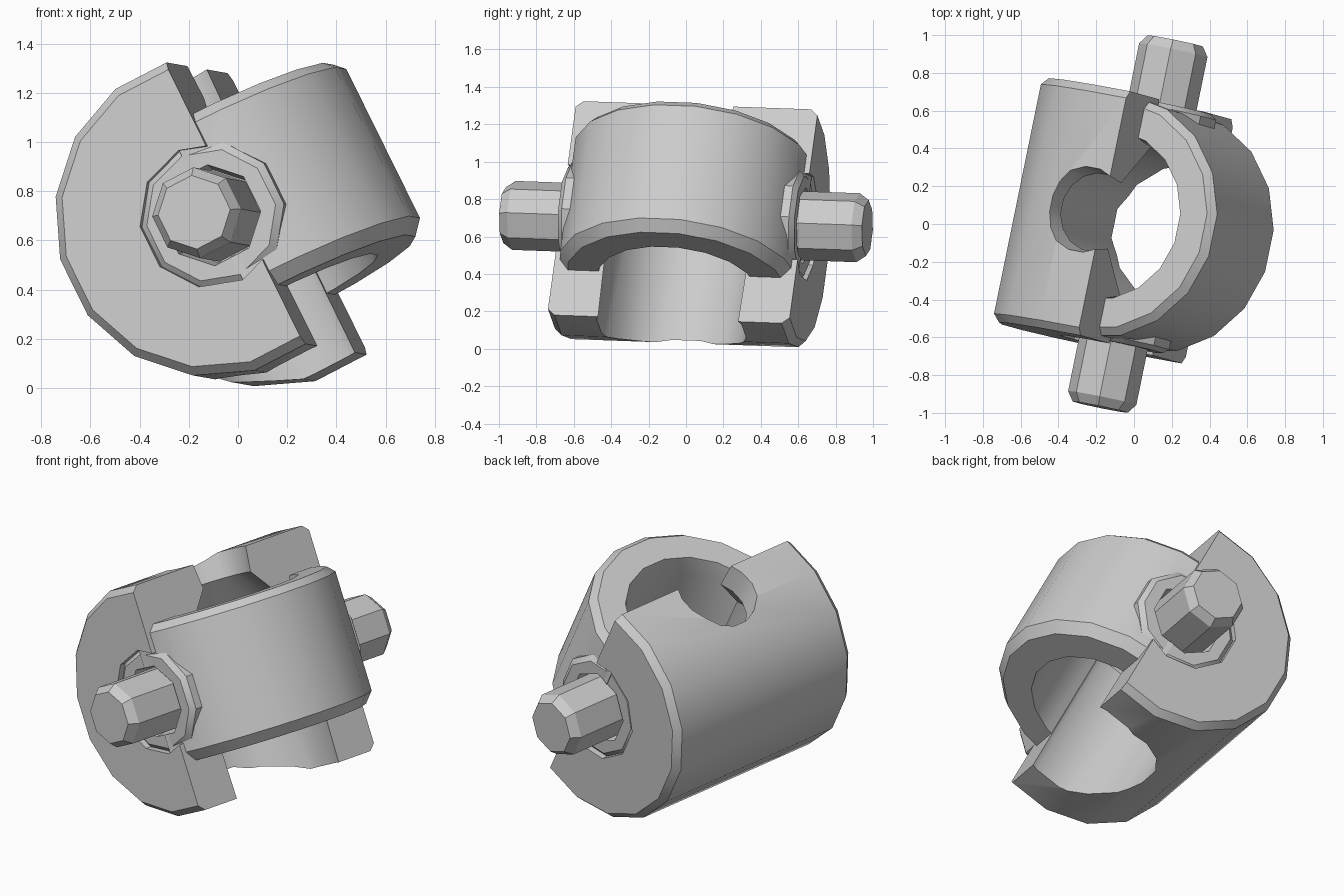
import bpy, bmesh, math
from mathutils import Matrix, Vector

if "Cube" in bpy.data.objects:
    bpy.data.objects.remove(bpy.data.objects["Cube"])

# Local frame: X = loop direction, Y = pin axis, Z = bore axis
pin_axis = Vector((0.2, 0.979, -0.035)).normalized()
bore_axis = Vector((-0.44, 0.12, 0.89))
bore_axis = (bore_axis - pin_axis * bore_axis.dot(pin_axis)).normalized()
loop_axis = pin_axis.cross(bore_axis)
FRAME = Matrix((loop_axis, pin_axis, bore_axis)).transposed().to_4x4()
FRAME.translation = (0.02, 0, 0.68)
TO_PIN = Matrix.Rotation(math.radians(-90), 4, 'X')

metal = bpy.data.materials.new("grey metal")
metal.use_nodes = True
GREY = (0.6, 0.6, 0.6, 1)
metal.diffuse_color = GREY
metal.node_tree.nodes["Principled BSDF"].inputs["Base Color"].default_value = GREY


def finish(name, bm, local=Matrix()):
    bmesh.ops.recalc_face_normals(bm, faces=bm.faces)
    mesh = bpy.data.meshes.new(name)
    bm.to_mesh(mesh)
    bm.free()
    mesh.materials.append(metal)
    mesh.transform(FRAME @ local)
    obj = bpy.data.objects.new(name, mesh)
    bpy.context.collection.objects.link(obj)
    return obj


def lathe(name, profile, sides, local=Matrix()):
    """Solid of revolution about Z from (radius, height) points, capped."""
    bm = bmesh.new()
    rings = [[bm.verts.new((r * math.cos(a), r * math.sin(a), h))
              for a in (math.tau * (i + 0.5) / sides for i in range(sides))]
             for r, h in profile]
    for low, high in zip(rings, rings[1:]):
        for i in range(sides):
            j = (i + 1) % sides
            bm.faces.new((low[i], low[j], high[j], high[i]))
    bm.faces.new(rings[0][::-1])
    bm.faces.new(rings[-1])
    return finish(name, bm, local)


def half_space(name, x_from, x_to):
    bm = bmesh.new()
    bmesh.ops.create_cube(bm, size=2)
    middle = Matrix.Translation(((x_from + x_to) / 2, 0, 0))
    return finish(name, bm, middle @ Matrix.Diagonal(((x_to - x_from) / 2, 1, 1, 1)))


def combine(obj, tool, operation):
    bpy.ops.object.select_all(action='DESELECT')
    bpy.context.view_layer.objects.active = obj
    obj.select_set(True)
    mod = obj.modifiers.new("cut", 'BOOLEAN')
    mod.operation, mod.solver, mod.object = operation, 'EXACT', tool
    bpy.ops.object.modifier_apply(modifier=mod.name)
    bpy.data.objects.remove(tool)


def smooth(obj):
    bpy.ops.object.select_all(action='DESELECT')
    bpy.context.view_layer.objects.active = obj
    obj.select_set(True)
    bpy.ops.object.shade_smooth_by_angle(angle=math.radians(30))


# Half-round body with a bore that narrows towards its top
body = lathe("half_round_body", [(0.62, -0.66), (0.655, -0.62), (0.655, 0.62), (0.62, 0.66)], 16, TO_PIN)
combine(body, half_space("body_cutter", 0.11, 1), 'DIFFERENCE')
combine(body, lathe("bore_cutter", [(0.4, -0.8), (0.42, 0.25), (0.21, 0.5), (0.25, 0.8)], 16), 'DIFFERENCE')

# Loop: half of a thick ring, with bevelled rims
loop = lathe("loop", [(0.6, -0.37), (0.65, -0.31), (0.65, 0.37), (0.61, 0.41)], 18)
combine(loop, lathe("loop_bore", [(0.43, -0.5), (0.43, 0.3), (0.47, 0.5)], 18), 'DIFFERENCE')
combine(loop, half_space("loop_cutter", -1, 0), 'DIFFERENCE')

# Eyes at both loop ends, sunk into the body, with a pin stub in each
for side, label in ((-1, "front"), (1, "back")):
    turn = TO_PIN if side > 0 else Matrix.Rotation(math.pi, 4, 'X') @ TO_PIN
    combine(body, lathe("recess_cutter", [(0.29, 0.5), (0.3, 0.8)], 10, turn), 'DIFFERENCE')
    eye = lathe(label + "_eye", [(0.28, 0.44), (0.3, 0.46), (0.3, 0.62), (0.27, 0.645)], 10, turn)
    for part in (eye, loop):
        combine(part, lathe("pin_hole", [(0.19, 0.54), (0.23, 0.8)], 8, turn), 'DIFFERENCE')
    pin = lathe(label + "_pin", [(0.185, 0.47), (0.185, 0.94), (0.15, 0.99)], 8, turn)
    smooth(eye)
    smooth(pin)

smooth(body)
smooth(loop)
